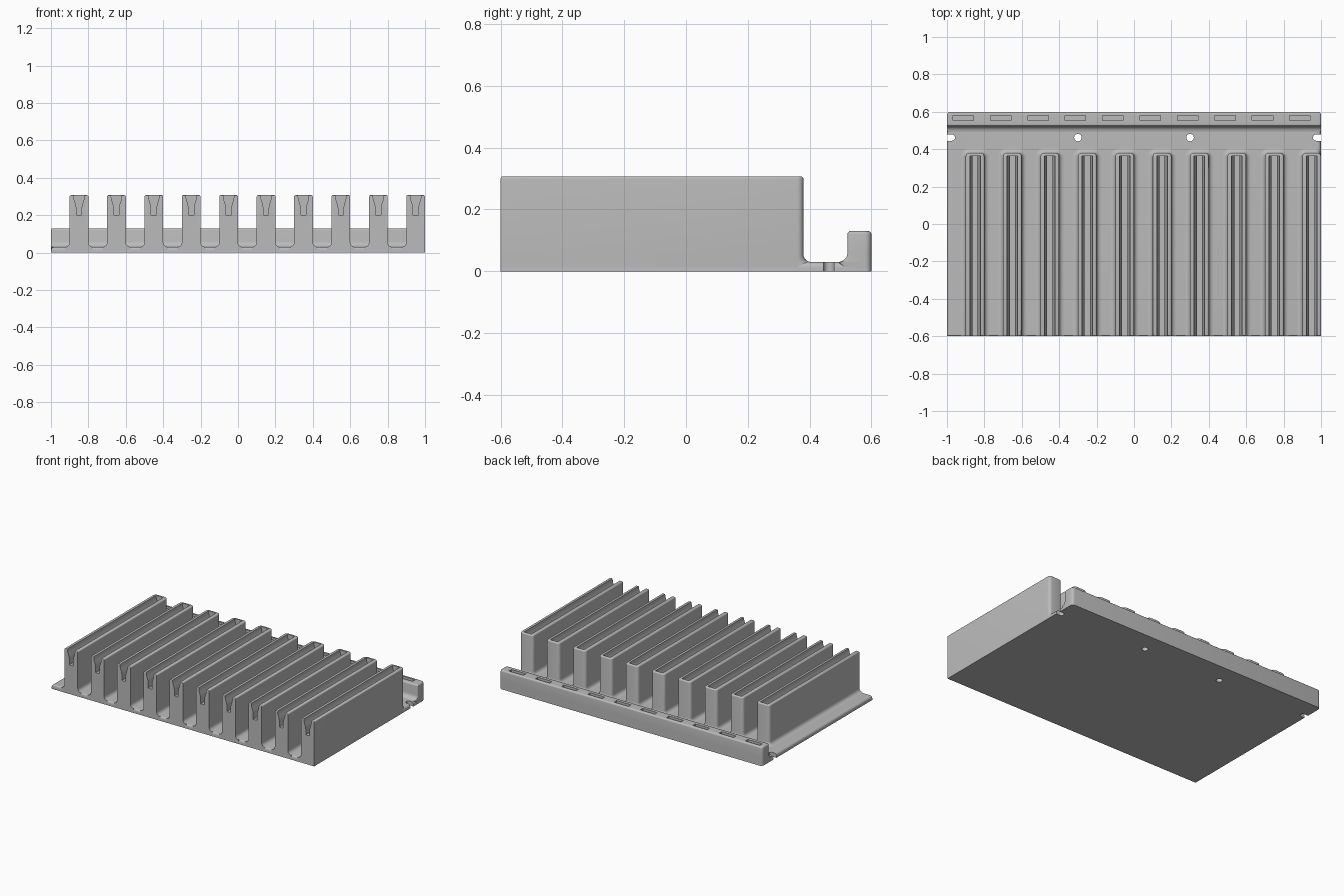
import bpy, bmesh
from math import sin, cos, pi, radians

if "Cube" in bpy.data.objects:
    bpy.data.objects.remove(bpy.data.objects["Cube"], do_unlink=True)

grey = bpy.data.materials.new("light grey plastic")
grey.use_nodes = True
colour = (0.5, 0.5, 0.5, 1)
grey.diffuse_color = colour
grey.node_tree.nodes["Principled BSDF"].inputs["Base Color"].default_value = colour

FRONT, BACK, PLATE = -0.6, 0.6, 0.03
STEPS = 5


def outline(x0, x1, y0, y1, rf, rb):
    """Rectangle with front corner radius rf and back corner radius rb."""
    pts = []
    corners = [(x1, y1, -1, -1, rb, 0), (x0, y1, 1, -1, rb, 1),
               (x0, y0, 1, 1, rf, 2), (x1, y0, -1, 1, rf, 3)]
    for cx, cy, sx, sy, r, quarter in corners:
        for i in range(STEPS + 1 if r else 1):
            a = (quarter + i / STEPS) * pi / 2
            pts.append((cx + sx * r + r * cos(a), cy + sy * r + r * sin(a)) if r else (cx, cy))
    return pts


def loft(name, rings):
    """Solid skinned through closed rings of 3D points."""
    bm = bmesh.new()
    loops = [[bm.verts.new(p) for p in ring] for ring in rings]
    n = len(loops[0])
    for low, high in zip(loops, loops[1:]):
        for i in range(n):
            j = (i + 1) % n
            bm.faces.new((low[i], low[j], high[j], high[i]))
    bm.faces.new(loops[0][::-1])
    bm.faces.new(loops[-1])
    bmesh.ops.remove_doubles(bm, verts=bm.verts, dist=1e-5)
    bmesh.ops.recalc_face_normals(bm, faces=bm.faces)
    mesh = bpy.data.meshes.new(name)
    bm.to_mesh(mesh)
    bm.free()
    mesh.materials.append(grey)
    obj = bpy.data.objects.new(name, mesh)
    bpy.context.collection.objects.link(obj)
    return obj


def stack(name, levels):
    """Loft of outlines stacked in z: (z, x0, x1, y0, y1, rf, rb)."""
    return loft(name, [[(x, y, z) for x, y in outline(*rect)] for z, *rect in levels])


def finish(obj, cutters=()):
    bpy.ops.object.select_all(action="DESELECT")
    obj.select_set(True)
    bpy.context.view_layer.objects.active = obj
    for cutter in cutters:
        cutter.hide_render = True
        mod = obj.modifiers.new("cut", "BOOLEAN")
        mod.operation, mod.solver, mod.object = "DIFFERENCE", "EXACT", cutter
        bpy.ops.object.modifier_apply(modifier=mod.name)
        bpy.data.objects.remove(cutter, do_unlink=True)
    bpy.ops.object.shade_smooth_by_angle(angle=radians(35))


def arc(r):
    """Quarter round steps as (inset, drop) pairs, from side to top."""
    return [(r * (1 - cos(a)), r * (1 - sin(a)))
            for a in (i / STEPS * pi / 2 for i in range(STEPS + 1))]


def foot(r):
    """Concave fillet steps as (spread, height above plate)."""
    return [(r - r * sin(a), r - r * cos(a))
            for a in ((STEPS - i) / STEPS * pi / 2 for i in range(STEPS, -1, -1))]


# Base plate with rounded upper edge
levels = [(0, -1, 1, FRONT, BACK, 0.004, 0.02)]
for inset, drop in arc(0.018):
    levels.append((PLATE - drop, -1 + inset, 1 - inset, FRONT + inset * 0.4, BACK - inset, 0.004, 0.02))
base = stack("base_plate", levels)

# Screw holes and open side notches
holes = []
for x0, x1, r in [(-0.32, -0.28, 0.02), (0.28, 0.32, 0.02),
                  (-1.1, -0.957, 0.017), (0.957, 1.1, 0.017)]:
    holes.append(stack("hole_cutter", [(z, x0, x1, 0.462 - r, 0.462 + r, r, r) for z in (-0.1, 0.1)]))
finish(base, holes)

# Tall fins, each with a funnel-mouthed slot open at the front
HALF, FIN_BACK, FIN_TOP = 0.05, 0.38, 0.307
for k in range(10):
    x = -0.85 + 0.2 * k
    levels = []
    for spread, h in [(0.025, -PLATE)] + foot(0.025):
        levels.append((PLATE + h, x - HALF - spread, min(1, x + HALF + spread),
                       FRONT, FIN_BACK + spread, 0, 0.02 + spread))
    for inset, drop in arc(0.008):
        levels.append((FIN_TOP - drop, x - HALF + inset, x + HALF - inset,
                       FRONT + inset * 0.6, FIN_BACK - inset, 0, 0.02))
    fin = stack(f"fin_{k + 1}", levels)
    half = [(0.014, 0.2), (0.014, 0.24), (0.018, 0.26), (0.025, 0.28), (0.028, 0.295), (0.028, 0.4)]
    section = [(x + w, z) for w, z in half] + [(x - w, z) for w, z in half[::-1]]
    slot = loft("slot_cutter", [[(px, y, pz) for px, pz in section] for y in (-0.7, 0.364)])
    finish(fin, [slot])

# Low back rail with a row of pockets
RAIL, RAIL_TOP = 0.523, 0.13
levels = [(0, -1, 1, RAIL - 0.001, BACK, 0.008, 0.02)]
for spread, h in foot(0.03):
    levels.append((PLATE + h, -1, 1, RAIL - spread, BACK, 0.008, 0.02))
for inset, drop in arc(0.01):
    levels.append((RAIL_TOP - drop, -1 + inset, 1 - inset, RAIL + inset, BACK - inset, 0.008, 0.02))
rail = stack("back_rail", levels)
pockets = []
for k in range(10):
    x = -0.913 + 0.2 * k
    pockets.append(stack("pocket_cutter", [(z, x - 0.055, x + 0.055, 0.553, 0.58, 0, 0)
                                           for z in (0.04, 0.2)]))
finish(rail, pockets)
